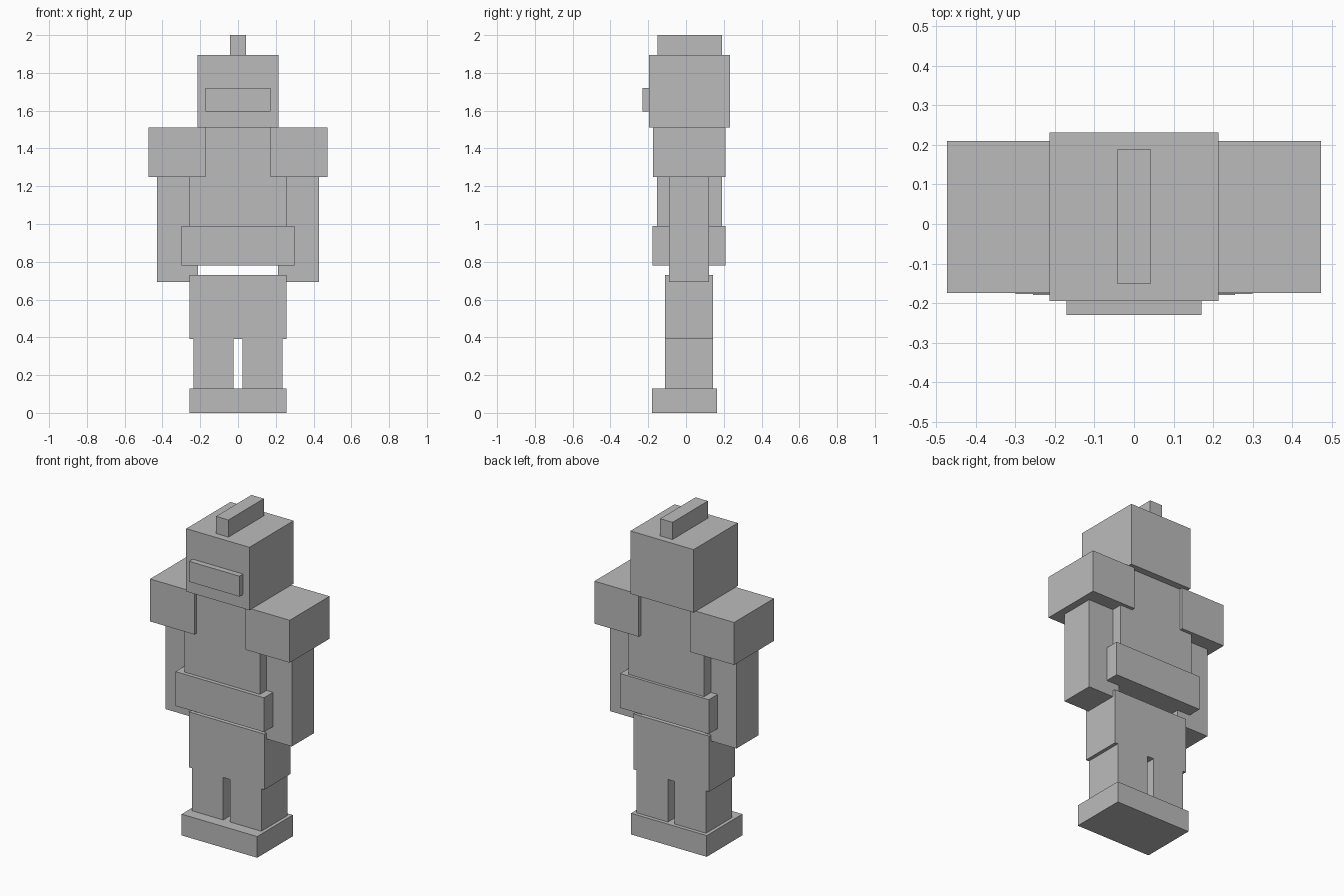
import bpy
import bmesh
from mathutils import Vector

if "Cube" in bpy.data.objects:
    bpy.data.objects.remove(bpy.data.objects["Cube"])

grey = bpy.data.materials.new("plain grey")
grey.diffuse_color = (0.5, 0.5, 0.5, 1)
grey.use_nodes = True
grey.node_tree.nodes["Principled BSDF"].inputs["Base Color"].default_value = grey.diffuse_color


def box(name, x, y, z):
    """Box spanning the given (low, high) range on each axis."""
    lo, hi = Vector((x[0], y[0], z[0])), Vector((x[1], y[1], z[1]))
    bm = bmesh.new()
    bmesh.ops.create_cube(bm, size=1)
    bmesh.ops.scale(bm, vec=hi - lo, verts=bm.verts)
    mesh = bpy.data.meshes.new(name)
    bm.to_mesh(mesh)
    bm.free()
    mesh.materials.append(grey)
    obj = bpy.data.objects.new(name, mesh)
    obj.location = (lo + hi) / 2
    bpy.context.collection.objects.link(obj)


def centred(name, half, y, z):
    box(name, (-half, half), y, z)


def pair(name, inner, outer, y, z):
    box("left_" + name, (inner, outer), y, z)
    box("right_" + name, (-outer, -inner), y, z)


# Base and legs
centred("foot_block", 0.256, (-0.18, 0.165), (0, 0.13))
pair("leg", 0.023, 0.235, (-0.11, 0.142), (0.13, 0.39))
centred("hips", 0.256, (-0.11, 0.142), (0.39, 0.73))

# Body
centred("belt", 0.30, (-0.177, 0.208), (0.78, 0.99))
centred("torso", 0.256, (-0.153, 0.19), (0.99, 1.51))

# Arms
pair("shoulder", 0.173, 0.473, (-0.175, 0.21), (1.25, 1.51))
pair("arm", 0.213, 0.428, (-0.09, 0.123), (0.693, 1.25))

# Head
centred("head", 0.214, (-0.195, 0.232), (1.51, 1.895))
centred("visor", 0.171, (-0.23, -0.195), (1.595, 1.72))
centred("crest", 0.042, (-0.152, 0.19), (1.895, 2.0))
